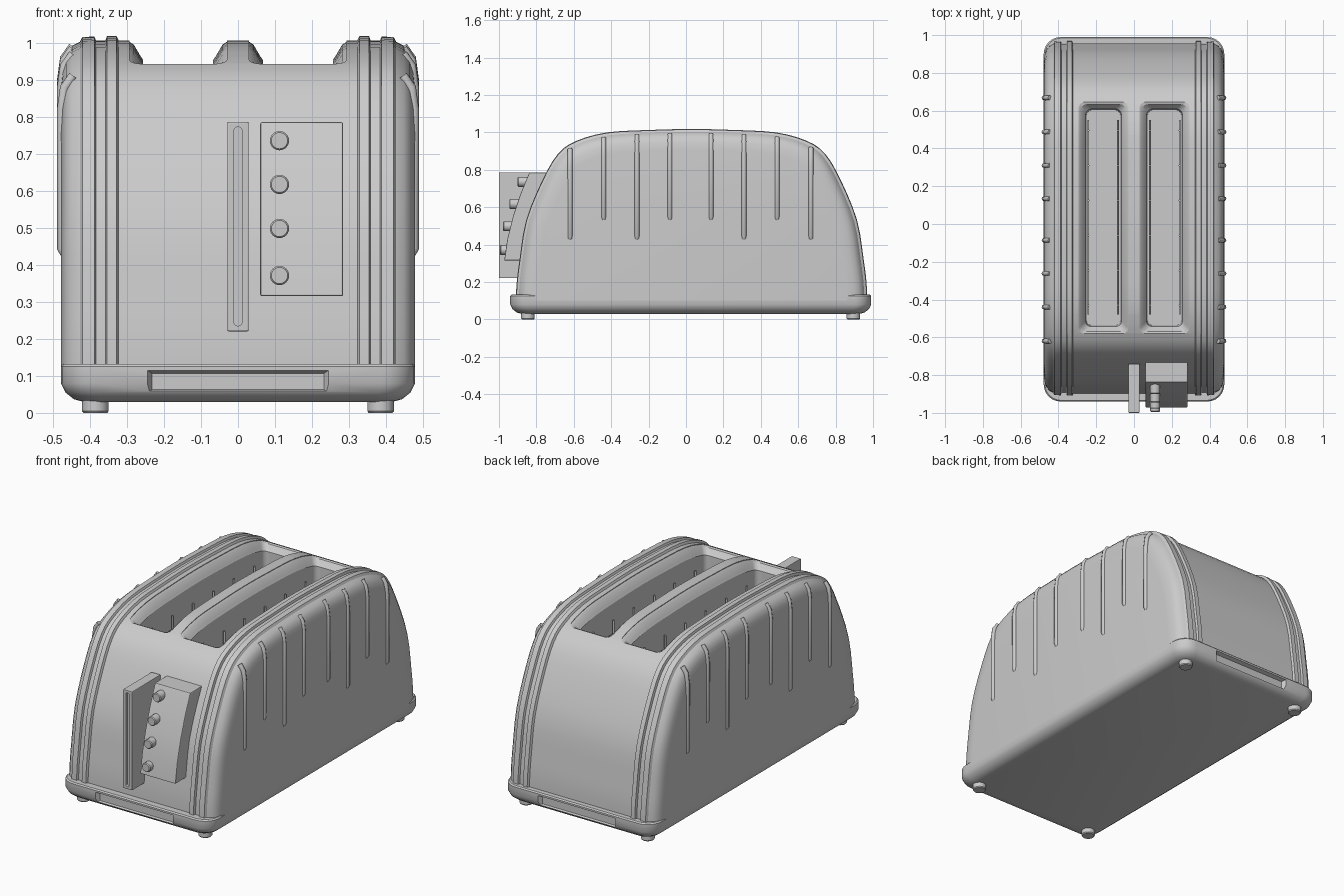
import bpy
import math
from mathutils import Vector

if "Cube" in bpy.data.objects:
    bpy.data.objects.remove(bpy.data.objects["Cube"])

GREY = (0.6, 0.6, 0.6, 1)
mat = bpy.data.materials.new("grey")
mat.use_nodes = True
mat.diffuse_color = GREY
mat.node_tree.nodes["Principled BSDF"].inputs["Base Color"].default_value = GREY

MID = 0.03  # centre of the body along y


def finish(ob, angle=30):
    bpy.ops.object.select_all(action='DESELECT')
    ob.select_set(True)
    bpy.context.view_layer.objects.active = ob
    bpy.ops.object.shade_smooth_by_angle(angle=math.radians(angle))
    return ob


def loft(name, rings):
    """Closed solid through rings with equal point counts."""
    n = len(rings[0])
    verts = [p for ring in rings for p in ring]
    faces = [tuple(range(n))[::-1], tuple(range(len(verts) - n, len(verts)))]
    for k in range(len(rings) - 1):
        for i in range(n):
            j = (i + 1) % n
            faces.append((k * n + i, k * n + j, k * n + n + j, k * n + n + i))
    me = bpy.data.meshes.new(name)
    me.from_pydata(verts, [], faces)
    me.materials.append(mat)
    ob = bpy.data.objects.new(name, me)
    bpy.context.collection.objects.link(ob)
    bpy.context.view_layer.objects.active = ob
    bpy.ops.object.mode_set(mode='EDIT')
    bpy.ops.mesh.select_all(action='SELECT')
    bpy.ops.mesh.normals_make_consistent(inside=False)
    bpy.ops.object.mode_set(mode='OBJECT')
    return finish(ob)


def plan(x0, x1, y0, y1, r, steps=1):
    """Rounded rectangle, with the long sides split into steps."""
    pts = []
    corners = ((x1 - r, y0 + r, -90), (x1 - r, y1 - r, 0),
               (x0 + r, y1 - r, 90), (x0 + r, y0 + r, 180))
    for c, (cx, cy, a) in enumerate(corners):
        for i in range(7):
            t = math.radians(a + 15 * i)
            pts.append((cx + r * math.cos(t), cy + r * math.sin(t)))
        if c in (0, 2):
            x, y = pts[-1]
            end = y1 - r if c == 0 else y0 + r
            pts += [(x, y + (end - y) * i / steps) for i in range(1, steps)]
    return pts


def cut(ob, cutter):
    m = ob.modifiers.new("cut", 'BOOLEAN')
    m.object, m.solver = cutter, 'EXACT'
    bpy.context.view_layer.objects.active = ob
    bpy.ops.object.modifier_apply(modifier=m.name)
    bpy.data.objects.remove(cutter)
    finish(ob)


def bevel(ob, width):
    m = ob.modifiers.new("bevel", 'BEVEL')
    m.width, m.segments = width, 2
    m.limit_method = 'ANGLE'
    bpy.context.view_layer.objects.active = ob
    bpy.ops.object.modifier_apply(modifier=m.name)
    return finish(ob)


def tube(name, pts, r):
    cu = bpy.data.curves.new(name, 'CURVE')
    cu.dimensions, cu.bevel_depth, cu.bevel_resolution = '3D', r, 2
    cu.use_fill_caps = True
    sp = cu.splines.new('POLY')
    sp.points.add(len(pts) - 1)
    for p, co in zip(sp.points, pts):
        p.co = (*co, 1)
    cu.materials.append(mat)
    ob = bpy.data.objects.new(name, cu)
    bpy.context.collection.objects.link(ob)


def disc_y(x, y, z, r):
    return [(x + r * math.cos(i * math.tau / 24), y, z + r * math.sin(i * math.tau / 24))
            for i in range(24)]


def disc_z(x, y, z, r):
    return [(x + r * math.cos(i * math.tau / 24), y + r * math.sin(i * math.tau / 24), z)
            for i in range(24)]


# Arched side profile: half outline, smoothed and mirrored
half = [(.94, .10), (.935, .2), (.92, .32), (.885, .53), (.80, .74), (.715, .885),
        (.615, .955), (.45, 1.0), (.22, 1.013), (0, 1.018)]
key = [Vector(p) for p in half + [(-u, z) for u, z in half[-2::-1]]]
arc = []
for i in range(len(key) - 1):
    a, b = key[i], key[i + 1]
    ta = (b - key[max(i - 1, 0)]) / 2
    tb = (key[min(i + 2, len(key) - 1)] - a) / 2
    for s in range(3):
        t = s / 3
        arc.append(a * (2 * t**3 - 3 * t**2 + 1) + ta * (t**3 - 2 * t**2 + t)
                   + b * (3 * t**2 - 2 * t**3) + tb * (t**3 - t**2))
arc.append(key[-1])


def arch(y):
    u = MID - y
    for a, b in zip(arc, arc[1:]):
        if b.x <= u <= a.x:
            return a.y + (b.y - a.y) * (a.x - u) / (a.x - b.x)
    return 0.1


# Body shell: profile stations across x, with raised bands near the sides
stations = [(.322, .012), (.328, 0), (.354, 0), (.358, .013), (.383, .013), (.388, .002),
            (.42, .003), (.427, .016), (.448, .027), (.464, .045), (.473, .07), (.478, .11)]
stations = [(-x, d) for x, d in stations[::-1]] + stations
body = loft("body_shell", [
    [(x, MID - p.x * (1 - d / .94), .1 + (p.y - .1) * (1 - d / .92)) for p in arc]
    for x, d in stations])

# Bread slots with sloping rims that follow the arch
for s in (-1, 1):
    lo, hi = sorted((s * .03, s * .293))
    rings = []
    for inset, drop in ((0, None), (0, .016), (.012, .024), (.03, .055), (.037, .065), (.042, 'floor')):
        ring = []
        for x, y in plan(lo + inset, hi - inset, -.58 + inset, .645 - inset, .03, 16):
            z = 1.2 if drop is None else .25 if drop == 'floor' else arch(y) - drop
            ring.append((x, y, z))
        rings.append(ring)
    cut(body, loft("slot_cutter", rings))

    # Bread guide wires
    for x in (.085, .242):
        tube("guide_rail", [(s * x, -.48, .78), (s * x, .55, .78)], .005)
        for i in range(6):
            y = -.43 + i * .185
            tube("guide_wire", [(s * x, y, .3), (s * x, y, .86)], .006)

# Base tray with rounded underside
base = loft("base", [
    [(x, y, z) for x, y in plan(-.478 + i, .478 - i, -.94 + i, .99 - i, .09 - i * .5)]
    for i, z in ((.06, .03), (.035, .037), (.012, .055), (0, .08), (0, .125), (.006, .132))])

# Framed recess at both ends of the base, with an inner drawer panel
for y, d in ((-.94, 1), (.99, -1)):
    def frame(w, h, off):
        return [(sx * w, y + d * off, .085 + sz * h)
                for sx, sz in ((-1, -1), (1, -1), (1, 1), (-1, 1))]
    cut(base, loft("recess_cutter", [frame(.25, .032, -.03), frame(.245, .03, 0),
                                     frame(.232, .022, .022)]))

# Feet
for x in (-.385, .385):
    for y in (-.845, .895):
        loft("foot", [disc_z(x, y, 0, .032), disc_z(x, y, .005, .036), disc_z(x, y, .04, .036)])

# Lever housing with a long rounded groove
lever = loft("lever_housing", [
    [(x, y, z) for x, z in ((-.029, .22), (.029, .22), (.029, .786), (-.029, .786))]
    for y in (-1.0, -.74)])
bevel(lever, .004)
cut(lever, loft("groove_cutter", [
    [(x, y, z) for x, z in plan(-.011, .011, .235, .772, .0105)] for y in (-1.02, -.985)]))

# Control panel with a curved face
face = [(-.972, .315), (-.955, .43), (-.925, .55), (-.885, .67), (-.838, .785)]
panel = loft("control_panel", [
    [(x, y, z) for y, z in face + [(-.7, .785), (-.8, .315)]] for x in (.06, .284)])
bevel(panel, .005)

# Push buttons
for z, y in ((.735, -.9), (.617, -.945), (.498, -.978), (.371, -.995)):
    loft("button", [disc_y(.112, y, z, .022), disc_y(.112, y + .005, z, .026),
                    disc_y(.112, y + .08, z, .026)])

# Raised ribs on both sides
for y, bottom in ((-.62, .44), (-.44, .545), (-.262, .44), (-.086, .545),
                  (.134, .545), (.31, .44), (.487, .545), (.668, .44)):
    top = arch(y)
    for s in (-1, 1):
        tube("side_rib", [(s * .468, y, bottom - .008), (s * .476, y, bottom + .005),
                          (s * .476, y, top - .12), (s * .468, y, top - .06),
                          (s * .445, y, top - .028)], .013)
